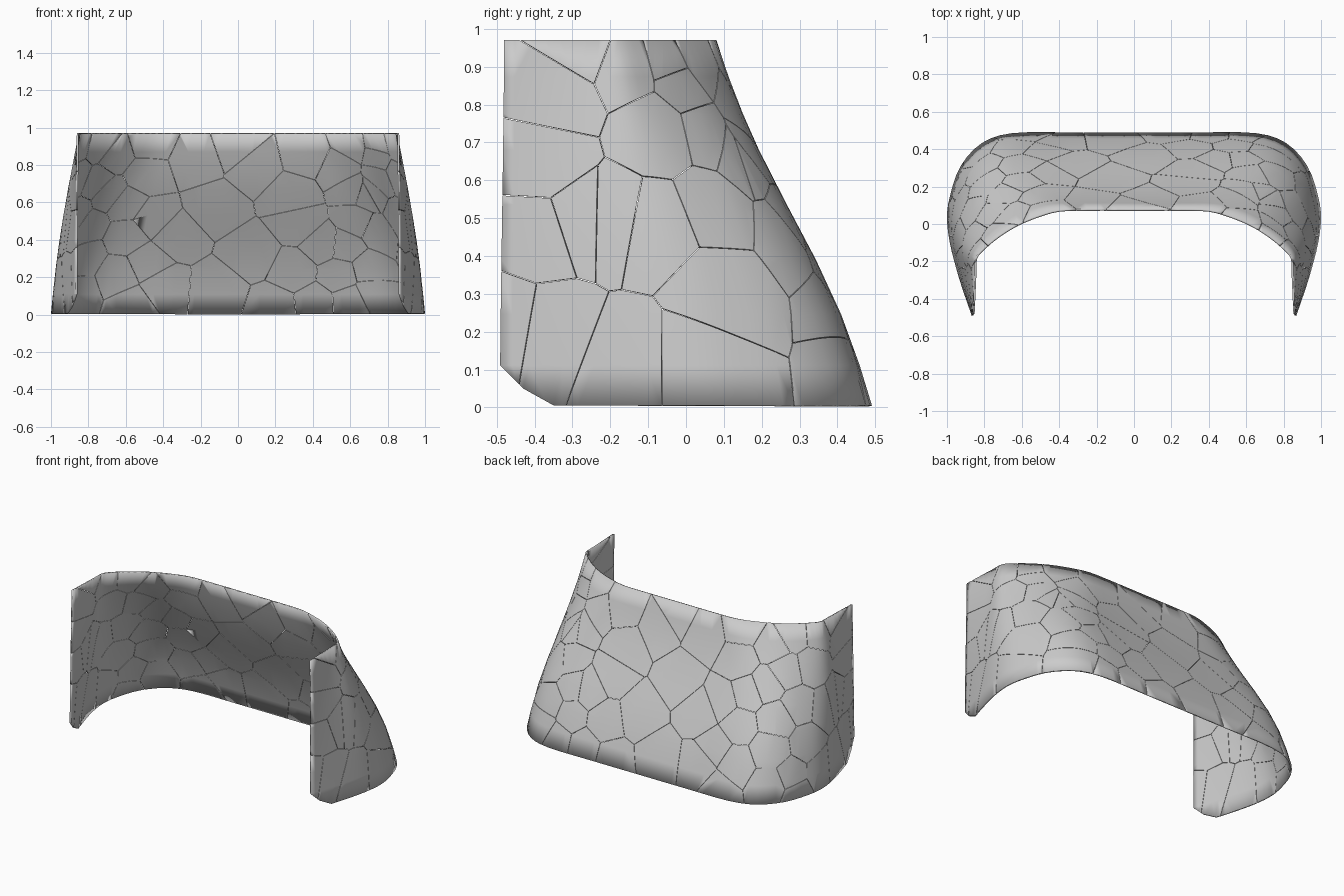
import bpy, bmesh, math
from mathutils import Vector

if "Cube" in bpy.data.objects:
    bpy.data.objects.remove(bpy.data.objects["Cube"], do_unlink=True)

HEIGHT, BASE, THICK, CRACK = 0.97, 0.005, 0.01, 0.001

# Half outlines, from the middle of the back round to the front corner
LOWER = [(0, .49), (.35, .49), (.65, .486), (.815, .432), (.928, .308), (.984, .15),
         (1, .03), (.985, -.1), (.95, -.24), (.91, -.37), (.868, -.492)]
UPPER = [(0, .08), (.25, .08), (.4, .075), (.51, .045), (.62, 0), (.72, -.06),
         (.8, -.125), (.847, -.18), (.852, -.26), (.857, -.37), (.862, -.48)]
LAST = len(LOWER) - 1

# Shard centres on the back (x, z) and on the right side (y, z)
BACK = [(-.23, .83), (0, .9), (.1, .8), (.37, .86), (.28, .64), (.33, .49), (-.12, .58),
        (-.33, .43), (.08, .33), (.3, .24), (.2, .04), (-.1, .13), (-.4, .15),
        (-.5, .75), (-.47, .93), (-.66, .85), (-.45, .52), (-.6, .6), (-.6, .42),
        (-.5, .28), (-.64, .22), (-.55, .05),
        (.55, .78), (.62, .92), (.74, .86), (.62, .68), (.72, .66), (.64, .5), (.74, .45),
        (.46, .38), (.57, .37), (.55, .22), (.4, .06), (.6, .07), (.7, .25), (.72, .12)]
SIDE = [(-.34, .83), (-.27, .95), (-.16, .91), (-.04, .91), (-.07, .73), (-.38, .65),
        (-.39, .46), (-.275, .5), (-.195, .5), (-.08, .48), (-.47, .22), (-.36, .2),
        (-.16, .12), (.03, .12), (.1, .31), (.08, .53), (.06, .72), (.16, .65),
        (.21, .47), (.3, .31), (.24, .15), (.23, .03), (.36, .11)]


def along(pts, u):
    """Point on a smooth curve through pts; negative u is the mirrored half."""
    a = min(int(abs(u)), LAST - 1)
    f = abs(u) - a

    def at(i):
        if i < 0:
            return Vector((-pts[-i][0], pts[-i][1]))
        return Vector(pts[min(i, LAST)])
    p, q, r, s = (at(a + k) for k in (-1, 0, 1, 2))
    v = q + .5 * f * (r - p + f * (2 * p - 5 * q + 4 * r - s + f * (3 * (q - r) + s - p)))
    return Vector((math.copysign(v.x, u), v.y))


def surface(u, t):
    """Point on the wraparound panel at outline position u and height t."""
    low, high = along(LOWER, u), along(UPPER, u)
    bulge = math.sin(math.pi * t)
    corner = math.sin(math.pi * u / LAST) ** 2
    wx = t - .17 * bulge
    wy = t - .04 * math.sin(2 * math.pi * t) - .07 * bulge * corner
    return Vector((low.x + (high.x - low.x) * wx,
                   low.y + (high.y - low.y) * wy, BASE + (HEIGHT - BASE) * t))


def locate(axis, value, z, start, end):
    """Surface point at height z whose x or y is nearest to value."""
    t = (z - BASE) / (HEIGHT - BASE)
    spots = [surface(start + (end - start) * k / 150, t) for k in range(151)]
    return min(spots, key=lambda p: abs(p[axis] - value))


def trim(bm, point, normal):
    """Cut away what lies beyond a plane and return the new border edges."""
    cut = bmesh.ops.bisect_plane(bm, geom=bm.verts[:] + bm.edges[:] + bm.faces[:],
                                 dist=1e-5, plane_co=point, plane_no=normal,
                                 clear_outer=True)
    return [e for e in cut["geom_cut"] if isinstance(e, bmesh.types.BMEdge)]


# Plain curved panel
STEPS = 3
rows = [0, .11, .25, .4, .55, .7, .8, .9, 1]
sheet = bmesh.new()
grid = [[sheet.verts.new(surface(i / STEPS, t)) for t in rows]
        for i in range(-LAST * STEPS, LAST * STEPS + 1)]
for c, d in zip(grid, grid[1:]):
    for k in range(len(rows) - 1):
        sheet.faces.new((c[k], c[k + 1], d[k + 1], d[k])).smooth = True

# Clipped lower front corners
for slope in ((0, -1, -1), (0, -.49, -.88)):
    trim(sheet, (0, -.43, .05), slope)

# Shard centres; the left side repeats the front part of the right one
centres = [locate(0, x, z, -6, 6) for x, z in BACK]
for y, z in SIDE:
    spot = locate(1, y, z, -3, -LAST)
    centres.append(spot)
    if y < .2:
        centres.append(Vector((-spot.x, spot.y, spot.z)))

# Split the panel into shards with hairline gaps and crisp broken edges
panel = bmesh.new()
for c in centres:
    others = sorted((o for o in centres if (o - c).length > .01),
                    key=lambda o: (o - c).length)
    shard = sheet.copy()
    for o in others:
        if shard.faces:
            n = (o - c).normalized()
            for edge in trim(shard, (c + o) / 2 - n * CRACK, n):
                edge.smooth = False
    piece = bpy.data.meshes.new("shard")
    shard.to_mesh(piece)
    shard.free()
    panel.from_mesh(piece)
    bpy.data.meshes.remove(piece)

mesh = bpy.data.meshes.new("cracked_panel")
panel.to_mesh(mesh)
panel.free()
sheet.free()
obj = bpy.data.objects.new("cracked_panel", mesh)
bpy.context.collection.objects.link(obj)

# One pale grey for every shard
GREY = (.6, .6, .6, 1)
glass = bpy.data.materials.new("pale grey glass")
glass.use_nodes = True
glass.diffuse_color = GREY
glass.node_tree.nodes["Principled BSDF"].inputs["Base Color"].default_value = GREY
mesh.materials.append(glass)

# Thin wall, kept inside the outline
wall = obj.modifiers.new("wall", "SOLIDIFY")
wall.thickness = THICK
wall.offset = -1
